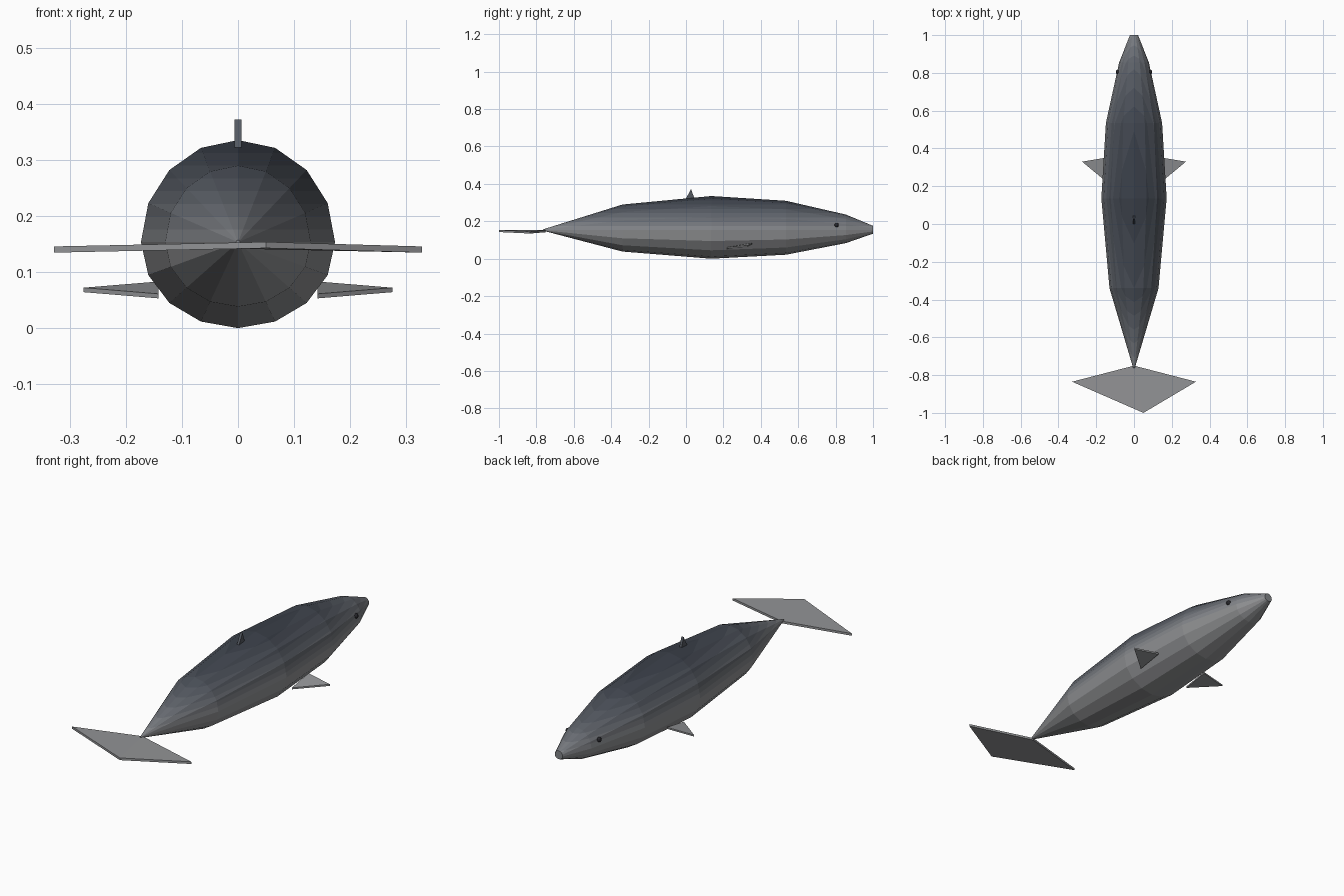
import bpy, bmesh, math
from mathutils import Vector

if "Cube" in bpy.data.objects:
    bpy.data.objects.remove(bpy.data.objects["Cube"])

CZ = 0.153  # height of the body axis


def material(name, rgb):
    m = bpy.data.materials.new(name)
    m.diffuse_color = (*rgb, 1)
    m.use_nodes = True
    m.node_tree.nodes["Principled BSDF"].inputs["Base Color"].default_value = m.diffuse_color
    return m


# Colours: pale grey belly and fins, back darkening towards the top
BELLY, BACK, STEPS = (0.29, 0.295, 0.305), (0.042, 0.050, 0.066), 8
shades = [material(f"skin_{i}", [b * (d / b) ** (i / STEPS) for b, d in zip(BELLY, BACK)])
          for i in range(STEPS + 1)]
eye_black = material("eye_black", (0.02, 0.02, 0.025))


def finish(name, bm, mats):
    bmesh.ops.recalc_face_normals(bm, faces=bm.faces)
    me = bpy.data.meshes.new(name)
    bm.to_mesh(me)
    bm.free()
    for m in mats:
        me.materials.append(m)
    ob = bpy.data.objects.new(name, me)
    bpy.context.collection.objects.link(ob)
    return ob


def plate(name, pts, offset, tris, mat):
    """Thin slab: outline points thickened symmetrically along offset."""
    bm = bmesh.new()
    o = Vector(offset) / 2
    a = [bm.verts.new(Vector(p) + o) for p in pts]
    b = [bm.verts.new(Vector(p) - o) for p in pts]
    for t in tris:
        bm.faces.new([a[i] for i in t])
        bm.faces.new([b[i] for i in reversed(t)])
    n = len(pts)
    for i in range(n):
        j = (i + 1) % n
        bm.faces.new((a[i], b[i], b[j], a[j]))
    return finish(name, bm, [mat])


# Body: 16-sided rings (y, scale), taller above the axis than below
rings = [(1.0, 0.125), (0.855, 0.455), (0.535, 0.86), (0.135, 1.0),
         (-0.34, 0.75), (-0.765, 0.02)]
bm = bmesh.new()
loops = []
for y, s in rings:
    loop = []
    for k in range(16):
        a = math.tau * k / 16
        h = 0.182 if math.sin(a) > 0 else 0.153
        loop.append(bm.verts.new((0.173 * s * math.cos(a), y,
                                  CZ + h * s * math.sin(a))))
    loops.append(loop)
for p, q in zip(loops, loops[1:]):
    for k in range(16):
        j = (k + 1) % 16
        bm.faces.new((p[k], p[j], q[j], q[k]))
bm.faces.new(loops[0])
bm.faces.new(loops[-1])

# Split the back at even heights so each level takes its own shade
step = 0.182 / STEPS
for i in range(1, STEPS):
    bmesh.ops.bisect_plane(bm, geom=bm.verts[:] + bm.edges[:] + bm.faces[:],
                           plane_co=(0, 0, CZ + i * step), plane_no=(0, 0, 1))
for f in bm.faces:
    level = (f.calc_center_median().z - CZ) / step
    f.material_index = 0 if level <= 0 else min(STEPS, math.floor(level) + 1)
finish("body", bm, shades)

# Tail fluke
plate("tail_fluke", [(0, -0.75, 0.147), (-0.328, -0.835, 0.14),
                     (0.05, -1.0, 0.148), (0.328, -0.835, 0.14)],
      (0, 0, 0.011), [(0, 1, 2), (0, 2, 3)], shades[0])

# Dorsal fin
plate("dorsal_fin", [(0, 0.0, 0.322), (0, 0.045, 0.322), (0, 0.027, 0.372)],
      (0.012, 0, 0), [(0, 1, 2)], shades[5])

# Side fins and eyes, mirrored
for side, sx in (("left", -1), ("right", 1)):
    plate(side + "_side_fin", [(sx * 0.142, 0.352, 0.079),
                               (sx * 0.275, 0.33, 0.068),
                               (sx * 0.142, 0.22, 0.057)],
          (0, 0, 0.008), [(0, 1, 2)], shades[0])
    bpy.ops.mesh.primitive_uv_sphere_add(segments=10, ring_count=6, radius=0.012,
                                         location=(sx * 0.085, 0.805, 0.18))
    bpy.context.object.name = side + "_eye"
    bpy.context.object.data.materials.append(eye_black)
